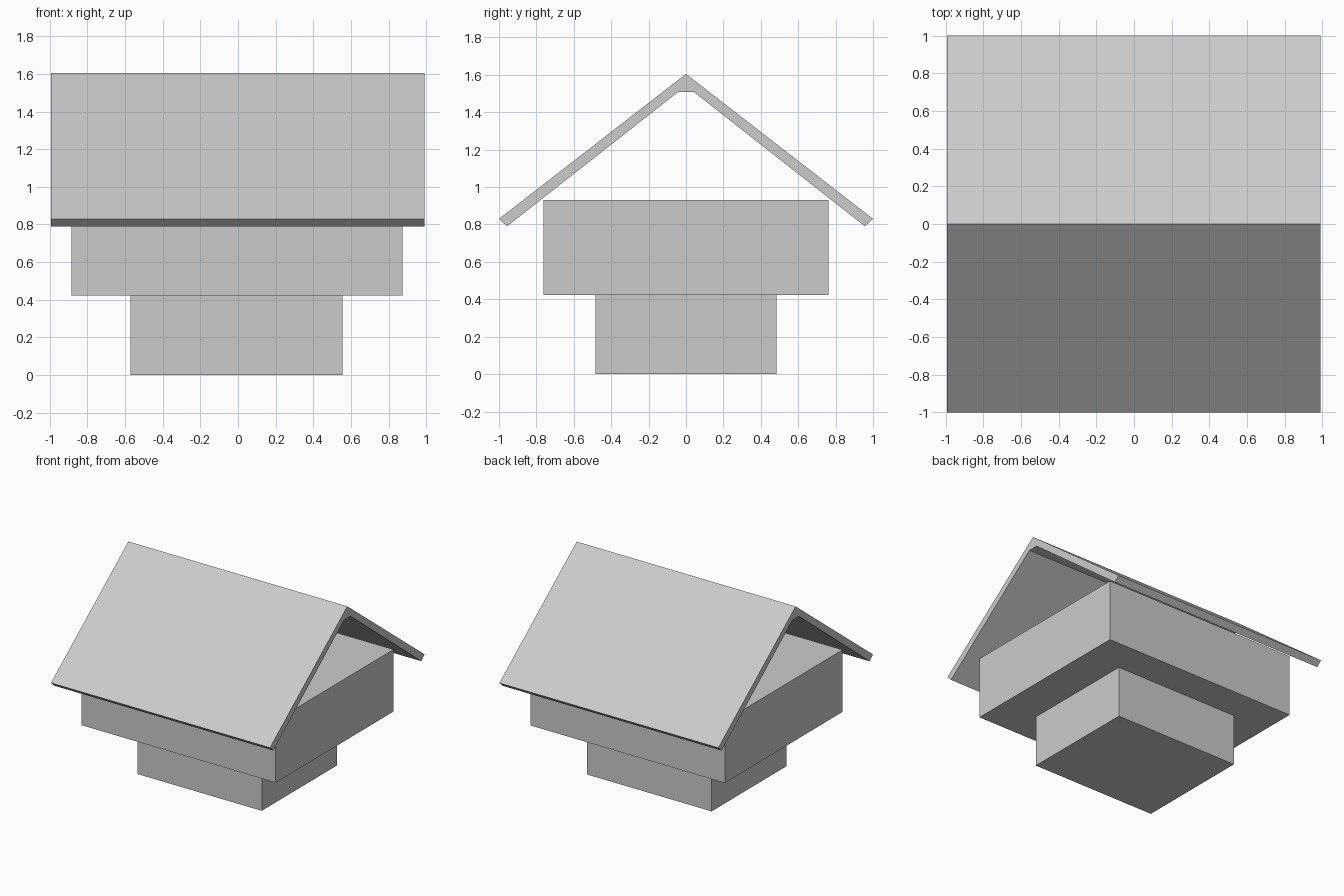
import bpy
import bmesh

default_cube = bpy.data.objects.get("Cube")
if default_cube:
    bpy.data.objects.remove(default_cube, do_unlink=True)

# Single flat colour
grey = bpy.data.materials.new("light_grey")
grey.use_nodes = True
colour = (0.6, 0.6, 0.6, 1)
grey.diffuse_color = colour
grey.node_tree.nodes["Principled BSDF"].inputs["Base Color"].default_value = colour


def prism(name, profile, x_min, x_max):
    """Extrude a (y, z) profile along x into a closed solid."""
    bm = bmesh.new()
    face = bm.faces.new([bm.verts.new((x_min, y, z)) for y, z in profile])
    result = bmesh.ops.extrude_face_region(bm, geom=[face])
    moved = [v for v in result["geom"] if isinstance(v, bmesh.types.BMVert)]
    bmesh.ops.translate(bm, verts=moved, vec=(x_max - x_min, 0, 0))
    bmesh.ops.recalc_face_normals(bm, faces=bm.faces)
    mesh = bpy.data.meshes.new(name)
    bm.to_mesh(mesh)
    bm.free()
    mesh.materials.append(grey)
    obj = bpy.data.objects.new(name, mesh)
    bpy.context.collection.objects.link(obj)
    return obj


def block(name, x_min, x_max, half_depth, bottom, top):
    d = half_depth
    return prism(name, [(-d, bottom), (d, bottom), (d, top), (-d, top)], x_min, x_max)


# Stacked walls
block("base", -0.572, 0.555, 0.485, 0, 0.422)
block("upper_storey", -0.885, 0.875, 0.762, 0.422, 0.93)

# Two mirrored roof slabs meeting at the ridge
slab = [(0, 1.605), (1, 0.83), (0.957, 0.79), (0.042, 1.508)]
for name, side in (("roof_front", -1), ("roof_back", 1)):
    prism(name, [(side * y, z) for y, z in slab], -0.993, 0.99)

# Wedge filling the gap beneath the ridge
prism("ridge_wedge", [(0, 1.605), (0.042, 1.508), (-0.042, 1.508)], -0.993, 0.99)
